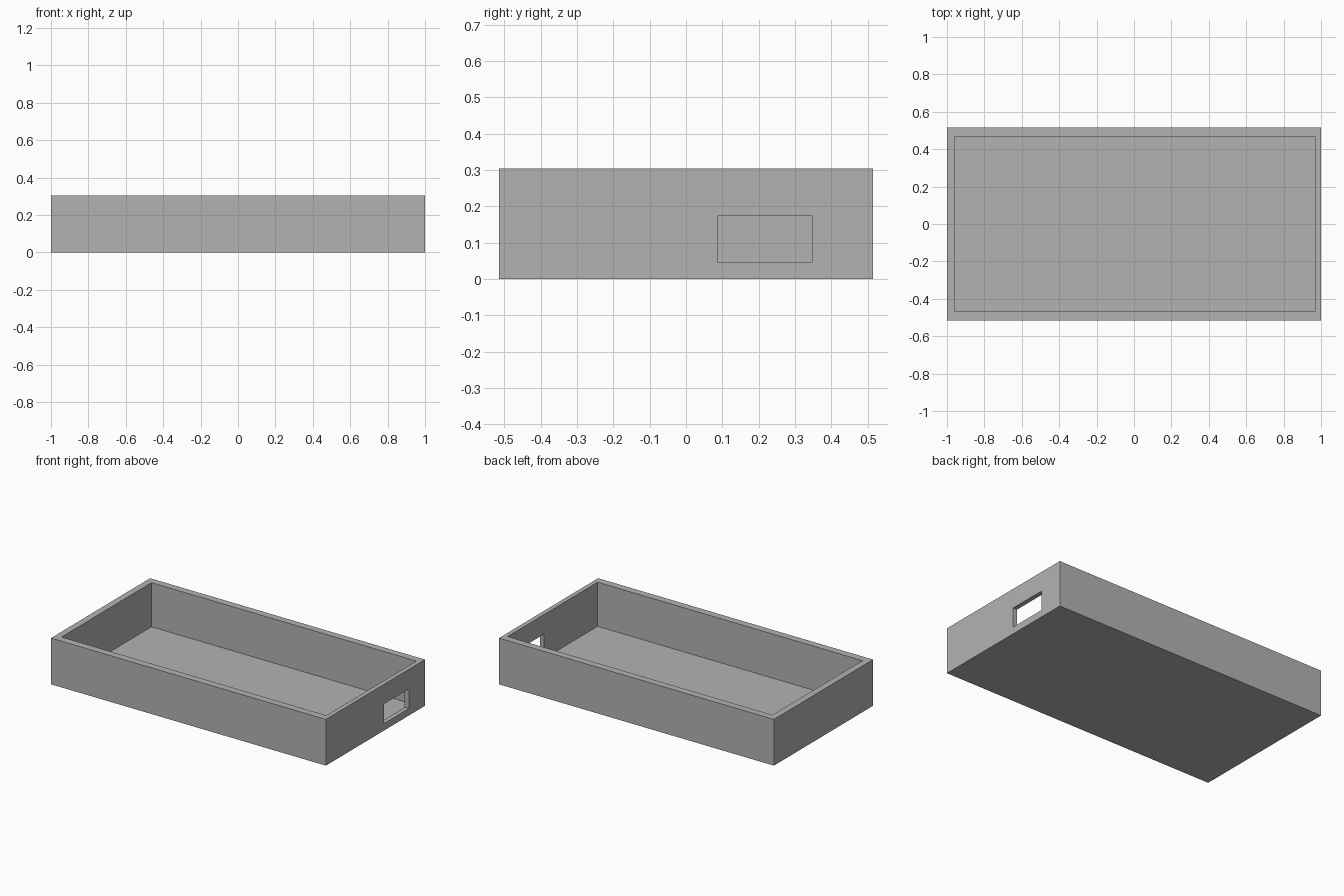
import bpy

# Remove the default cube
cube = bpy.data.objects.get("Cube")
if cube:
    bpy.data.objects.remove(cube, do_unlink=True)

# Single plain grey
grey = bpy.data.materials.new("plain grey")
grey.use_nodes = True
colour = (0.45, 0.45, 0.45, 1)
grey.diffuse_color = colour
grey.node_tree.nodes["Principled BSDF"].inputs["Base Color"].default_value = colour


def box(name, low, high):
    """Axis-aligned box between two corners."""
    centre = [(a + b) / 2 for a, b in zip(low, high)]
    bpy.ops.mesh.primitive_cube_add(size=1, location=centre)
    ob = bpy.context.object
    ob.name = name
    ob.scale = [b - a for a, b in zip(low, high)]
    bpy.ops.object.transform_apply(location=False, rotation=False, scale=True)
    ob.data.materials.append(grey)
    return ob


def cut(target, cutter):
    """Subtract a hidden cutter from the target."""
    mod = target.modifiers.new(cutter.name, "BOOLEAN")
    mod.operation = "DIFFERENCE"
    mod.solver = "EXACT"
    mod.object = cutter
    bpy.context.view_layer.objects.active = target
    bpy.ops.object.modifier_apply(modifier=mod.name)
    bpy.data.objects.remove(cutter, do_unlink=True)


# Tray body, hollowed from above
tray = box("tray", (-1, -0.515, 0), (1, 0.515, 0.304))
cut(tray, box("cavity", (-0.957, -0.467, 0.014), (0.97, 0.468, 0.5)))

# Rectangular opening through the left end wall
cut(tray, box("opening", (0.9, 0.088, 0.046), (1.1, 0.347, 0.175)))
